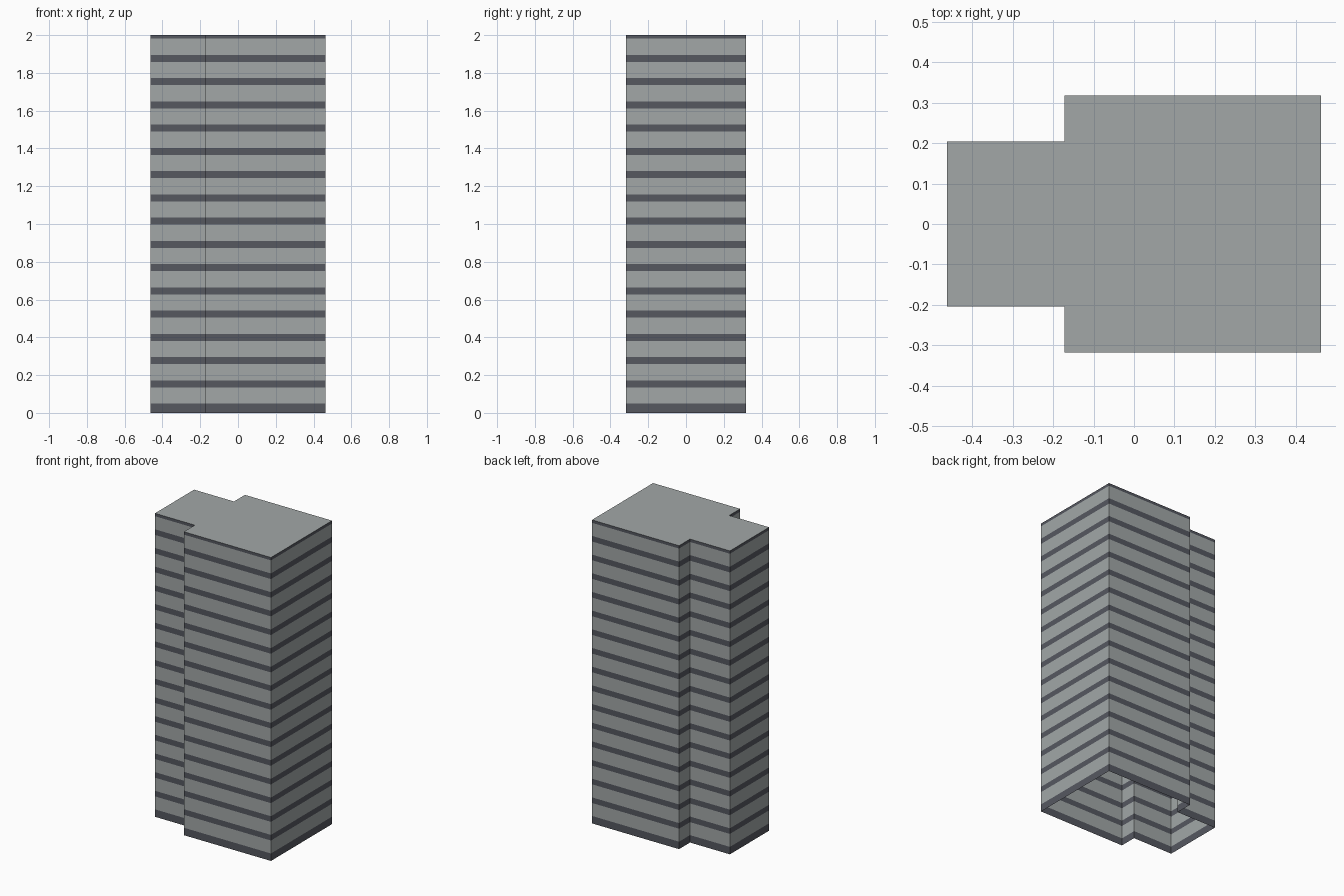
import bpy, bmesh

if "Cube" in bpy.data.objects:
    bpy.data.objects.remove(bpy.data.objects["Cube"])


def material(name, color):
    m = bpy.data.materials.new(name)
    m.diffuse_color = (*color, 1.0)
    m.use_nodes = True
    m.node_tree.nodes["Principled BSDF"].inputs["Base Color"].default_value = m.diffuse_color
    return m


concrete = material("pale grey concrete", (0.36, 0.39, 0.39))
glass = material("dark window band", (0.092, 0.098, 0.118))

# T-shaped footprint, counter-clockwise, mirrored across y = 0
half = [(-0.463, -0.204), (-0.172, -0.204), (-0.172, -0.318), (0.463, -0.318)]
outline = half + [(x, -y) for x, y in reversed(half)]

# Heights where window bands start and stop
PITCH, BAND, FIRST = 0.1231, 0.037, 0.153
levels = [0.0, 0.049]
for i in range(16):
    c = FIRST + i * PITCH
    levels += [c - BAND / 2, min(c + BAND / 2, 2.0)]
levels[-1] = 2.0

# Walls: stacked rings, alternating dark band and pale floor, open underneath
bm = bmesh.new()
rings = [[bm.verts.new((x, y, z)) for x, y in outline] for z in levels]
n = len(outline)
for k, (low, high) in enumerate(zip(rings, rings[1:])):
    for i in range(n):
        j = (i + 1) % n
        f = bm.faces.new((low[i], low[j], high[j], high[i]))
        f.material_index = 1 if k % 2 == 0 else 0

# Flat roof
bm.faces.new(rings[-1]).material_index = 0

mesh = bpy.data.meshes.new("tower_block")
bm.to_mesh(mesh)
bm.free()
mesh.materials.append(concrete)
mesh.materials.append(glass)
tower = bpy.data.objects.new("tower_block", mesh)
bpy.context.collection.objects.link(tower)
